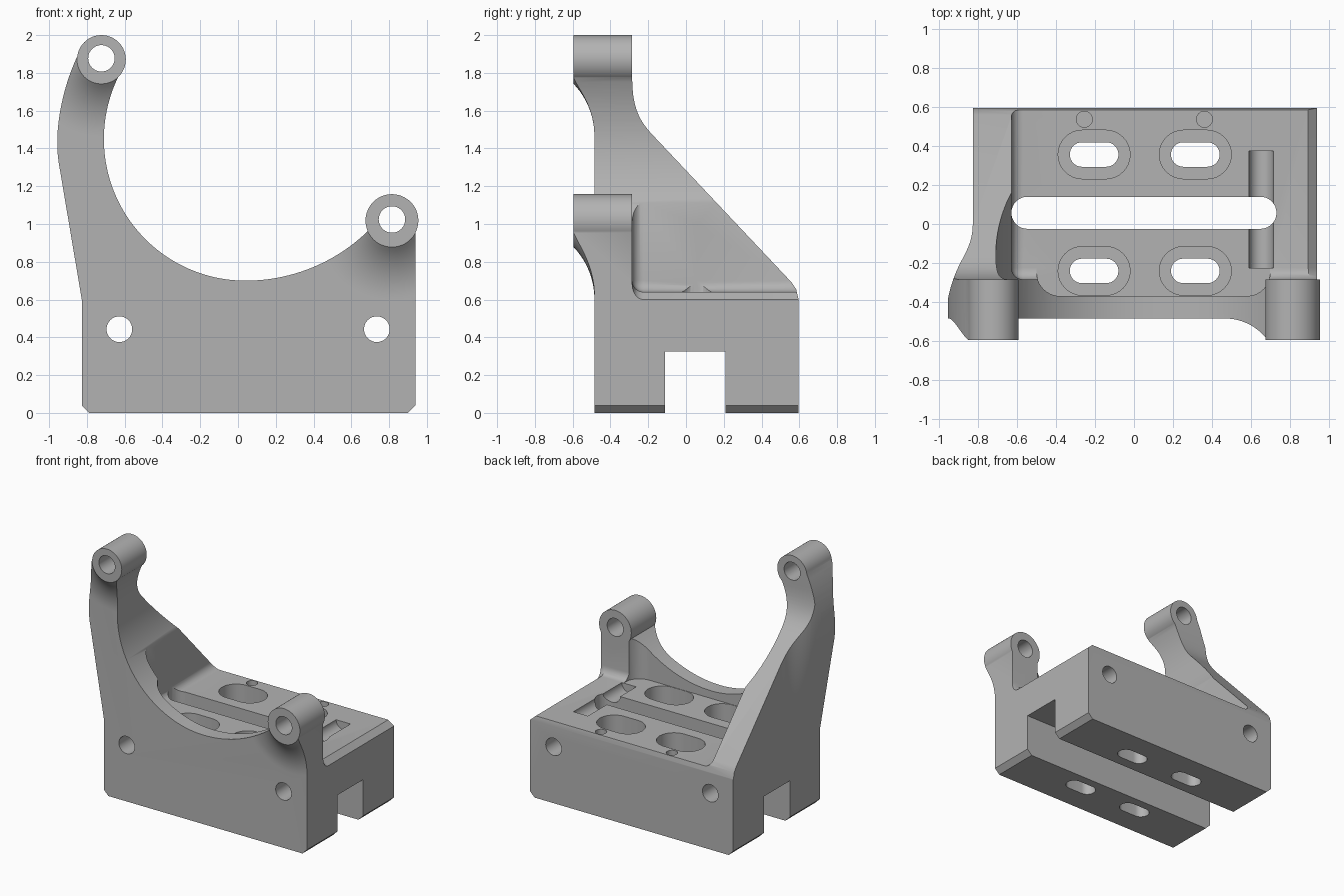
import bpy, bmesh, math
from mathutils import Vector
from mathutils.geometry import interpolate_bezier

old = bpy.data.objects.get("Cube")
if old:
    bpy.data.objects.remove(old, do_unlink=True)

grey = bpy.data.materials.new("plain grey")
grey.use_nodes = True
grey.diffuse_color = (0.45, 0.45, 0.45, 1)
grey.node_tree.nodes["Principled BSDF"].inputs["Base Color"].default_value = grey.diffuse_color


# ---- helpers ----
def make(name, bm):
    bmesh.ops.recalc_face_normals(bm, faces=bm.faces)
    mesh = bpy.data.meshes.new(name)
    bm.to_mesh(mesh)
    bm.free()
    mesh.materials.append(grey)
    obj = bpy.data.objects.new(name, mesh)
    bpy.context.collection.objects.link(obj)
    return obj


def prism_mesh(pts, axis, lo, hi):
    """Extrude a 2D outline along one axis."""
    place = {"x": lambda p, d: (d, p[0], p[1]),
             "y": lambda p, d: (p[0], d, p[1]),
             "z": lambda p, d: (p[0], p[1], d)}[axis]
    bm = bmesh.new()
    a = [bm.verts.new(place(p, lo)) for p in pts]
    b = [bm.verts.new(place(p, hi)) for p in pts]
    bm.faces.new(a)
    bm.faces.new(b)
    n = len(pts)
    for i in range(n):
        bm.faces.new((a[i], a[(i + 1) % n], b[(i + 1) % n], b[i]))
    return bm


def prism(name, pts, axis, lo, hi):
    return make(name, prism_mesh(pts, axis, lo, hi))


def arc(cx, cy, r, a0, a1, n=24):
    steps = [math.radians(a0 + (a1 - a0) * i / n) for i in range(n + 1)]
    return [(cx + r * math.cos(t), cy + r * math.sin(t)) for t in steps]


def curve(p0, p1, p2, p3, n=14):
    return [(v.x, v.y) for v in interpolate_bezier(*[Vector((*p, 0)) for p in (p0, p1, p2, p3)], n)]


def rect(x0, x1, y0, y1):
    return [(x0, y0), (x1, y0), (x1, y1), (x0, y1)]


def stadium(x0, x1, y0, y1):
    r, cy = (y1 - y0) / 2, (y0 + y1) / 2
    return arc(x1 - r, cy, r, -90, 90, 16) + arc(x0 + r, cy, r, 90, 270, 16)


def disc(cx, cy, r):
    return arc(cx, cy, r, 0, 360, 48)[:-1]


def combine(target, tool, operation="DIFFERENCE"):
    tool.hide_render = True
    mod = target.modifiers.new("combine", "BOOLEAN")
    mod.operation, mod.solver, mod.object = operation, "EXACT", tool
    bpy.context.view_layer.objects.active = target
    bpy.ops.object.modifier_apply(modifier=mod.name)
    bpy.data.objects.remove(tool, do_unlink=True)


FRONT, PLATE, REAR, BACK, FLOOR = -0.595, -0.485, -0.285, 0.595, 0.64
bosses = [(-0.723, 1.871, 0.129), (0.815, 1.018, 0.14)]

# ---- bracket silhouette with round cradle ----
outline = [(-0.787, 0), (0.9, 0), (0.94, 0.04), (0.94, 0.98), (0.82, 1.06), (0.73, 1.0)]
outline += arc(0.04, 1.63, 0.93, -45.7, -90, 24)
outline += arc(0.04, 1.45, 0.75, -90, -208, 56)[1:]
outline += [(-0.7, 1.87), (-0.8, 1.9)]
outline += curve((-0.85, 1.89), (-0.93, 1.72), (-0.975, 1.5), (-0.95, 1.33))
outline += [(-0.827, 0.6), (-0.827, 0.04)]
bracket = prism("mounting_bracket", outline, "y", FRONT, BACK)

# ---- front face, leaving flared skirts around the bosses ----
front_cut = prism("front_cutter", rect(-1.3, 1.3, -0.3, 2.4), "y", -0.75, PLATE)
for x, z, r in bosses:
    bm = bmesh.new()
    radius = 0.398
    steps = [i / 12 * math.acos(1 - 0.11 / radius) for i in range(13)]
    rings = [(r + 0.275 - radius * math.sin(t), PLATE - radius * (1 - math.cos(t))) for t in steps]
    rings = [(rings[0][0], -0.4)] + rings + [(rings[-1][0], -0.85)]
    loops = [[bm.verts.new((px, y, pz)) for px, pz in disc(x, z, q)] for q, y in rings]
    bm.faces.new(loops[0])
    bm.faces.new(loops[-1])
    for la, lb in zip(loops, loops[1:]):
        for i in range(len(la)):
            j = (i + 1) % len(la)
            bm.faces.new((la[i], la[j], lb[j], lb[i]))
    combine(front_cut, make("boss_skirt", bm))
combine(bracket, front_cut)

# ---- sloping back of the gusset ----
slope = curve((REAR, 1.78), (REAR, 1.62), (-0.25, 1.55), (-0.18, 1.475))
slope += [(0.56, 0.69), (0.583, 0.655), (0.596, 0.6), (1, 0.6), (1, 2.5), (REAR, 2.5)]
combine(bracket, prism("slope_cutter", slope, "x", -1.5, 1.5))

# ---- outer side of the gusset blending into the arm ----
side = curve((-0.828, 0), (-0.83, -0.16), (-0.925, -0.18), (-0.962, -0.42))
side += [(-1.2, -0.42), (-1.2, 0.8), (-0.828, 0.8)]
combine(bracket, prism("side_cutter", side, "z", 0.55, 2.6))

# ---- open deck behind the plate, with filleted inner corners ----
deck = [(-0.63, 2.5), (-0.63, FLOOR), (0.895, FLOOR), (1.05, 0.502), (1.05, 2.5)]
bm = prism_mesh(deck, "y", REAR, 1)
bmesh.ops.recalc_face_normals(bm, faces=bm.faces)
soft = [e for e in bm.edges
        if all(abs(v.co.y - REAR) < 1e-4 for v in e.verts)
        or all(abs(v.co.x + 0.63) < 1e-4 and abs(v.co.z - FLOOR) < 1e-4 for v in e.verts)]
bmesh.ops.bevel(bm, geom=soft, offset=0.06, segments=6, profile=0.5, affect="EDGES")
combine(bracket, make("deck_cutter", bm))

# ---- thinner wall under the cradle ----
thin = arc(-0.38, -0.25, 0.12, 180, 270, 10) + arc(0.58, -0.25, 0.12, 270, 360, 10)
thin += [(0.7, -0.1), (-0.5, -0.1)]
combine(bracket, prism("wall_cutter", thin, "z", FLOOR, 1.7))

# ---- bosses ----
for x, z, r in bosses:
    combine(bracket, prism("boss", disc(x, z, r), "y", FRONT, REAR), "UNION")
    combine(bracket, prism("boss_bore", disc(x, z + 0.006, 0.07), "y", -1, 0.3))

# ---- lower channel, centre slot and cross groove ----
combine(bracket, prism("channel_cutter", rect(-0.11, 0.21, -0.2, 0.325), "x", -1.5, 1.5))
combine(bracket, prism("centre_slot", stadium(-0.63, 0.732, -0.025, 0.14), "z", 0.2, 1))
combine(bracket, prism("groove_cutter", disc(0.653, FLOOR, 0.0625), "y", -0.225, 0.375))

# ---- counterbored slots ----
for x in (-0.205, 0.315):
    for y in (-0.241, 0.357):
        combine(bracket, prism("counterbore", stadium(x - 0.185, x + 0.185, y - 0.125, y + 0.125), "z", 0.34, 0.8))
        combine(bracket, prism("bolt_slot", stadium(x - 0.125, x + 0.125, y - 0.063, y + 0.063), "z", -0.2, 0.5))

# ---- pin holes on the deck and long cross holes ----
for x in (-0.255, 0.362):
    combine(bracket, prism("pin_hole", disc(x, 0.538, 0.041), "z", 0.56, 0.8))
for x in (-0.628, 0.735):
    combine(bracket, prism("cross_hole", disc(x, 0.443, 0.068), "y", -1, 1))

# ---- shading ----
bpy.ops.object.select_all(action="DESELECT")
bracket.select_set(True)
bpy.context.view_layer.objects.active = bracket
bpy.ops.object.shade_smooth_by_angle(angle=math.radians(30))
